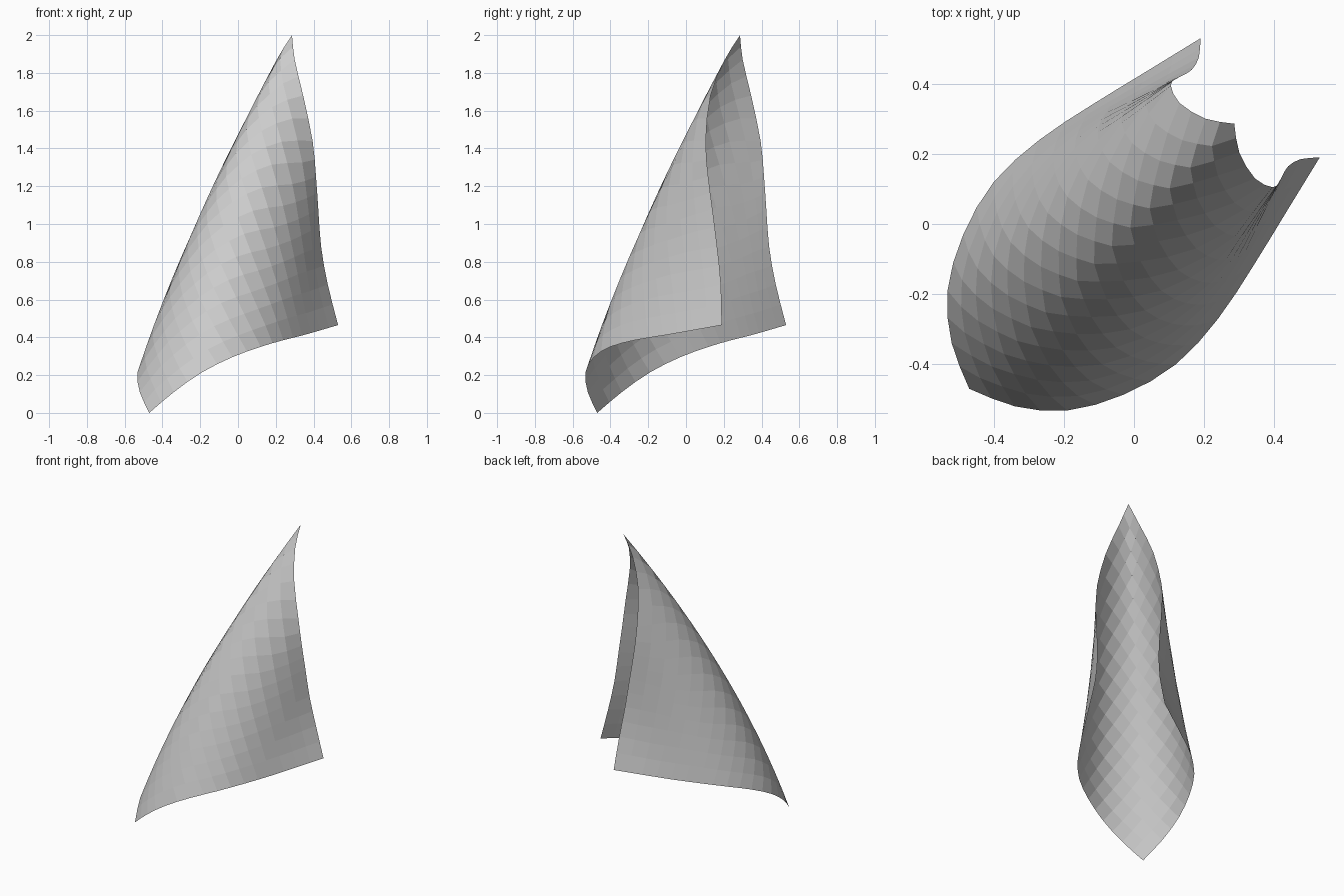
import bpy
from mathutils import Vector

if "Cube" in bpy.data.objects:
    bpy.data.objects.remove(bpy.data.objects["Cube"])

N = 16  # grid segments along each edge of the four-cornered sheet

# Right-hand edges of the sheet; the left-hand ones mirror them across x = y
LOWER = [(-.47, -.47, 0), (-.34, -.52, .11), (-.19, -.532, .215), (-.03, -.487, .295),
         (.12, -.40, .35), (.24, -.27, .385), (.34, -.12, .41), (.435, .035, .437),
         (.53, .19, .465)]
UPPER = [(.286, .286, 2.0), (.30, .205, 1.87), (.345, .13, 1.68), (.395, .105, 1.44),
         (.413, .118, 1.25), (.425, .14, 1.08), (.44, .165, .88), (.475, .185, .68),
         (.53, .19, .465)]


def smooth(points, t):
    """Catmull-Rom point at t in 0..1."""
    p = [Vector(c) for c in points]
    p = [2 * p[0] - p[1]] + p + [2 * p[-1] - p[-2]]
    x = t * (len(points) - 1)
    i = min(int(x), len(points) - 2)
    f = x - i
    a, b, c, d = p[i:i + 4]
    return b + .5 * f * ((c - a) + f * ((2 * a - 5 * b + 4 * c - d)
                                        + f * (3 * b - a - 3 * c + d)))


def sheet_point(i, j):
    """Diagonal rulings run from the lower edge to the upper edge, bowed outwards."""
    w = abs(i - j) / N
    q = min(i, j) / max(N - abs(i - j), 1)
    p = smooth(LOWER, w).lerp(smooth(UPPER, w), q)
    p -= Vector((.07, .07, 0)) * 4 * q * (1 - q) * (1 - w) ** 1.5
    return p if i >= j else Vector((p.y, p.x, p.z))


# Curved sail-like sheet, flat shaded
verts = [sheet_point(i, j) for i in range(N + 1) for j in range(N + 1)]
faces = [(i * (N + 1) + j, (i + 1) * (N + 1) + j,
          (i + 1) * (N + 1) + j + 1, i * (N + 1) + j + 1)
         for i in range(N) for j in range(N)]
mesh = bpy.data.meshes.new("curved_sheet")
mesh.from_pydata(verts, [], faces)
mesh.flip_normals()
mesh.update()
sheet = bpy.data.objects.new("curved_sheet", mesh)
bpy.context.collection.objects.link(sheet)
